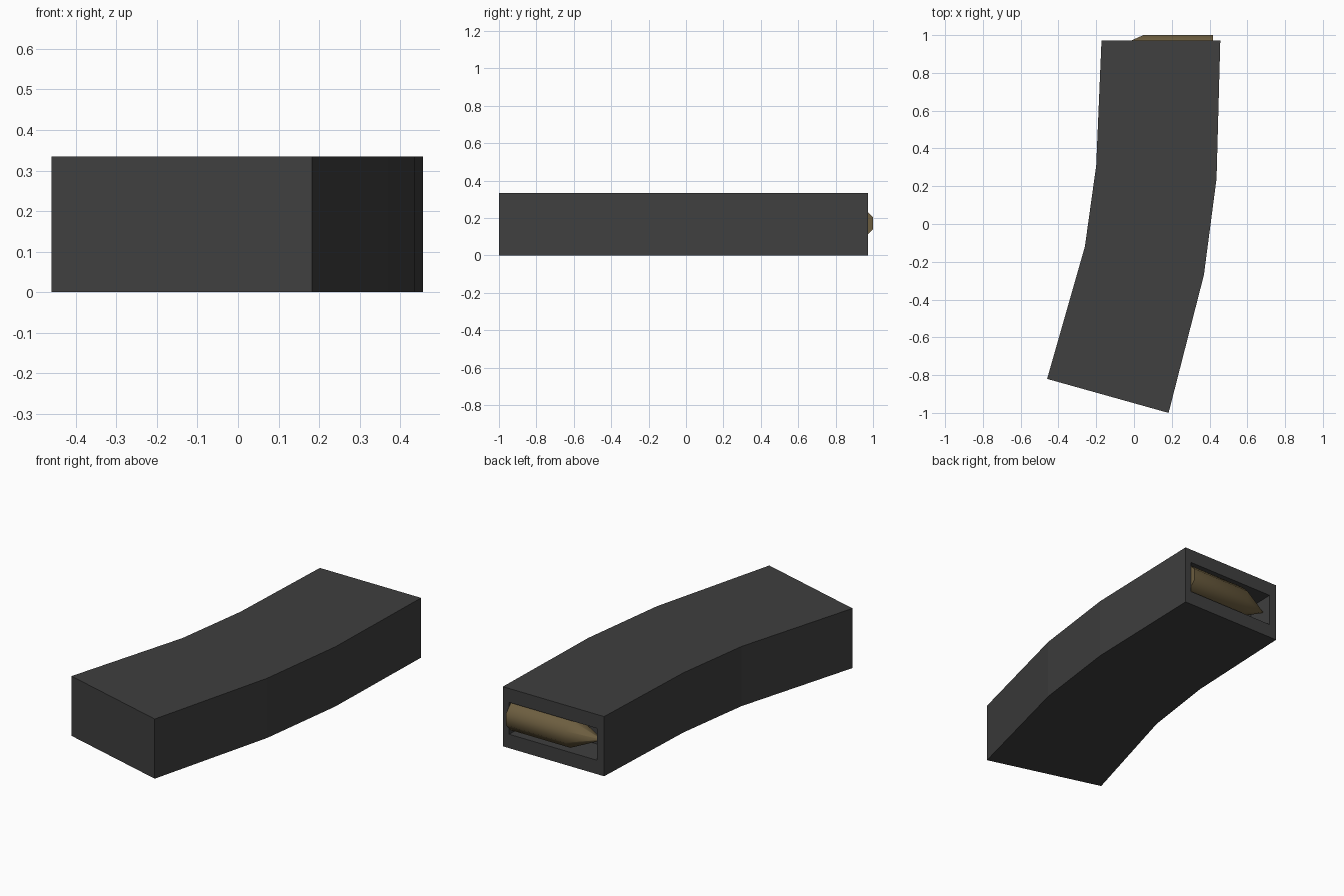
import bpy, bmesh, math
from mathutils import Matrix

if "Cube" in bpy.data.objects:
    bpy.data.objects.remove(bpy.data.objects["Cube"])

def material(name, rgb):
    m = bpy.data.materials.new(name)
    m.diffuse_color = (*rgb, 1)
    m.use_nodes = True
    m.node_tree.nodes["Principled BSDF"].inputs["Base Color"].default_value = m.diffuse_color
    return m

dark = material("dark grey metal", (0.05, 0.05, 0.05))
brass = material("dull brass", (0.15, 0.11, 0.05))

def finish(name, bm, mat):
    bmesh.ops.recalc_face_normals(bm, faces=bm.faces)
    me = bpy.data.meshes.new(name)
    bm.to_mesh(me)
    bm.free()
    me.materials.append(mat)
    ob = bpy.data.objects.new(name, me)
    bpy.context.collection.objects.link(ob)
    return ob

# curved box: four cross-sections (left x, y, right x, y) from far end to near end
H = 0.335
sections = [(-0.172, 0.972, 0.457, 0.972), (-0.20, 0.31, 0.437, 0.24),
            (-0.26, -0.12, 0.37, -0.27), (-0.46, -0.82, 0.183, -1.0)]
bm = bmesh.new()
rings = []
for lx, ly, rx, ry in sections:
    rings.append([bm.verts.new(p) for p in
                  ((lx, ly, 0), (rx, ry, 0), (rx, ry, H), (lx, ly, H))])
for a, b in zip(rings, rings[1:]):
    for i in range(4):
        j = (i + 1) % 4
        bm.faces.new((a[i], a[j], b[j], b[i]))
bm.faces.new(rings[-1])
mouth = bm.faces.new(rings[0])
bm.normal_update()

# recessed mouth in the far end
bmesh.ops.inset_region(bm, faces=[mouth], thickness=0.04)
for v in mouth.verts:
    v.co.x = 0.418 if v.co.x > 0.14 else -0.127
    v.co.z = 0.257 if v.co.z > H / 2 else 0.078
deep = bmesh.ops.extrude_face_region(bm, geom=[mouth])
bmesh.ops.translate(bm, vec=(-0.005, -0.16, 0),
                    verts=[g for g in deep["geom"] if isinstance(g, bmesh.types.BMVert)])
bmesh.ops.delete(bm, geom=[mouth], context='FACES_ONLY')
finish("curved_casing", bm, dark)

# pointed round lying across the mouth
N, R = 8, 0.085
bm = bmesh.new()
loops = []
for x, r in ((0.418, R), (0.05, R), (-0.12, 0.004)):
    loops.append([bm.verts.new((x, 0.9215 + r * math.cos((i + .5) * math.tau / N),
                                0.172 + r * math.sin((i + .5) * math.tau / N)))
                  for i in range(N)])
for a, b in zip(loops, loops[1:]):
    for i in range(N):
        bm.faces.new((a[i], a[(i + 1) % N], b[(i + 1) % N], b[i]))
bm.faces.new(loops[0])
bm.faces.new(loops[-1])
ob = finish("pointed_round", bm, brass)
bpy.context.view_layer.objects.active = ob
ob.select_set(True)
bpy.ops.object.shade_smooth_by_angle(angle=math.radians(50))
